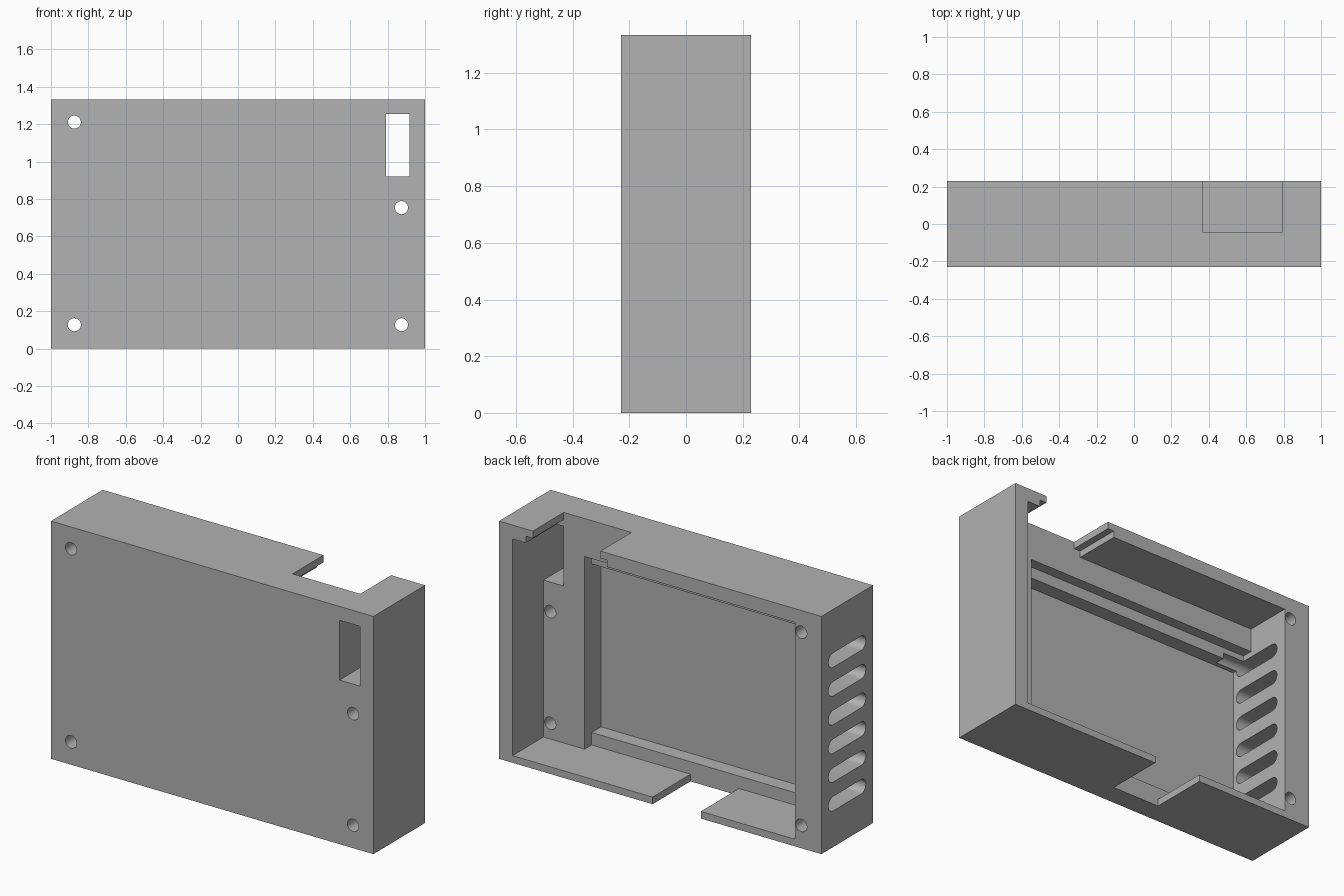
import bpy, bmesh, math
from mathutils import Matrix, Vector

if "Cube" in bpy.data.objects:
    bpy.data.objects.remove(bpy.data.objects["Cube"])

W, D, H = 1.0, 0.229, 1.333      # half width, half depth, height
OUT = 0.35                       # cutters reach past the open back
INNER_L, INNER_R = -0.836, 0.916 # inner side walls
BOARD_R = 0.66                   # right end of the board pocket
LEDGE, SEAT, FLOOR = -0.045, -0.107, -0.19  # depth steps of the interior
BASE, ROOF = 0.04, 1.255         # inner bottom and top


def make_object(name, bm):
    bmesh.ops.recalc_face_normals(bm, faces=bm.faces)
    mesh = bpy.data.meshes.new(name)
    bm.to_mesh(mesh)
    bm.free()
    obj = bpy.data.objects.new(name, mesh)
    bpy.context.collection.objects.link(obj)
    return obj


def box(name, x, y, z):
    bm = bmesh.new()
    lo, hi = Vector((x[0], y[0], z[0])), Vector((x[1], y[1], z[1]))
    size = hi - lo
    bmesh.ops.create_cube(bm, size=1, matrix=Matrix.Translation((lo + hi) / 2)
                          @ Matrix.Diagonal((*size, 1)))
    return make_object(name, bm)


def prism(name, points, axis_vector):
    bm = bmesh.new()
    face = bm.faces.new([bm.verts.new(p) for p in points])
    new = bmesh.ops.extrude_face_region(bm, geom=[face])["geom"]
    bmesh.ops.translate(bm, vec=axis_vector,
                        verts=[v for v in new if isinstance(v, bmesh.types.BMVert)])
    return make_object(name, bm)


def screw_hole(x, z, r=0.035, n=32):
    pts = [(x + r * math.cos(math.tau * i / n), -0.3,
            z + r * math.sin(math.tau * i / n)) for i in range(n)]
    return prism("screw_hole_cutter", pts, (0, 0.7, 0))


def vent_slot(z, half=0.165, r=0.04, n=16):
    pts = []
    for side in (1, -1):
        for i in range(n + 1):
            a = -math.pi / 2 + math.pi * i / n
            pts.append((-1.1, side * (half - r + r * math.cos(a)),
                        z + side * r * math.sin(a)))
    return prism("vent_slot_cutter", pts, (0.4, 0, 0))


# solid case
case = box("case", (-W, W), (-D, D), (0, H))

cutters = [
    # stepped interior, open at the back
    box("cavity_cutter", (INNER_L, INNER_R), (LEDGE, OUT), (BASE, ROOF)),
    box("board_pocket_cutter", (INNER_L, BOARD_R), (SEAT, OUT), (BASE, 1.12)),
    box("well_cutter", (INNER_L, BOARD_R), (FLOOR, OUT), (0.11, 1.055)),
    # front window
    box("window_cutter", (0.79, INNER_R), (-0.3, OUT), (0.92, ROOF)),
    # top opening with a wider groove on its inner side
    box("top_opening_cutter", (0.37, 0.79), (LEDGE, OUT), (1.2, 1.45)),
    box("top_groove_cutter", (0.33, 0.833), (LEDGE, OUT), (1.2, 1.293)),
    # bottom opening
    box("bottom_opening_cutter", (-0.253, 0.047), (SEAT, OUT), (-0.1, 0.08)),
]
cutters += [screw_hole(x, z) for x, z in
            ((-0.875, 0.128), (-0.875, 1.211), (0.874, 0.128), (0.874, 0.754))]
cutters += [vent_slot(0.243 + 0.161 * i) for i in range(6)]

# cut everything out of the case
bpy.context.view_layer.objects.active = case
for cutter in cutters:
    mod = case.modifiers.new("cut", "BOOLEAN")
    mod.operation, mod.solver, mod.object = "DIFFERENCE", "EXACT", cutter
    bpy.ops.object.modifier_apply(modifier=mod.name)
    bpy.data.objects.remove(cutter)

# one grey plastic, smooth only around the holes
grey = bpy.data.materials.new("grey plastic")
grey.diffuse_color = (0.445, 0.445, 0.445, 1)
grey.use_nodes = True
grey.node_tree.nodes["Principled BSDF"].inputs["Base Color"].default_value = grey.diffuse_color
case.data.materials.clear()
case.data.materials.append(grey)
for poly in case.data.polygons:
    poly.material_index = 0
case.select_set(True)
bpy.ops.object.shade_smooth_by_angle(angle=math.radians(30))
